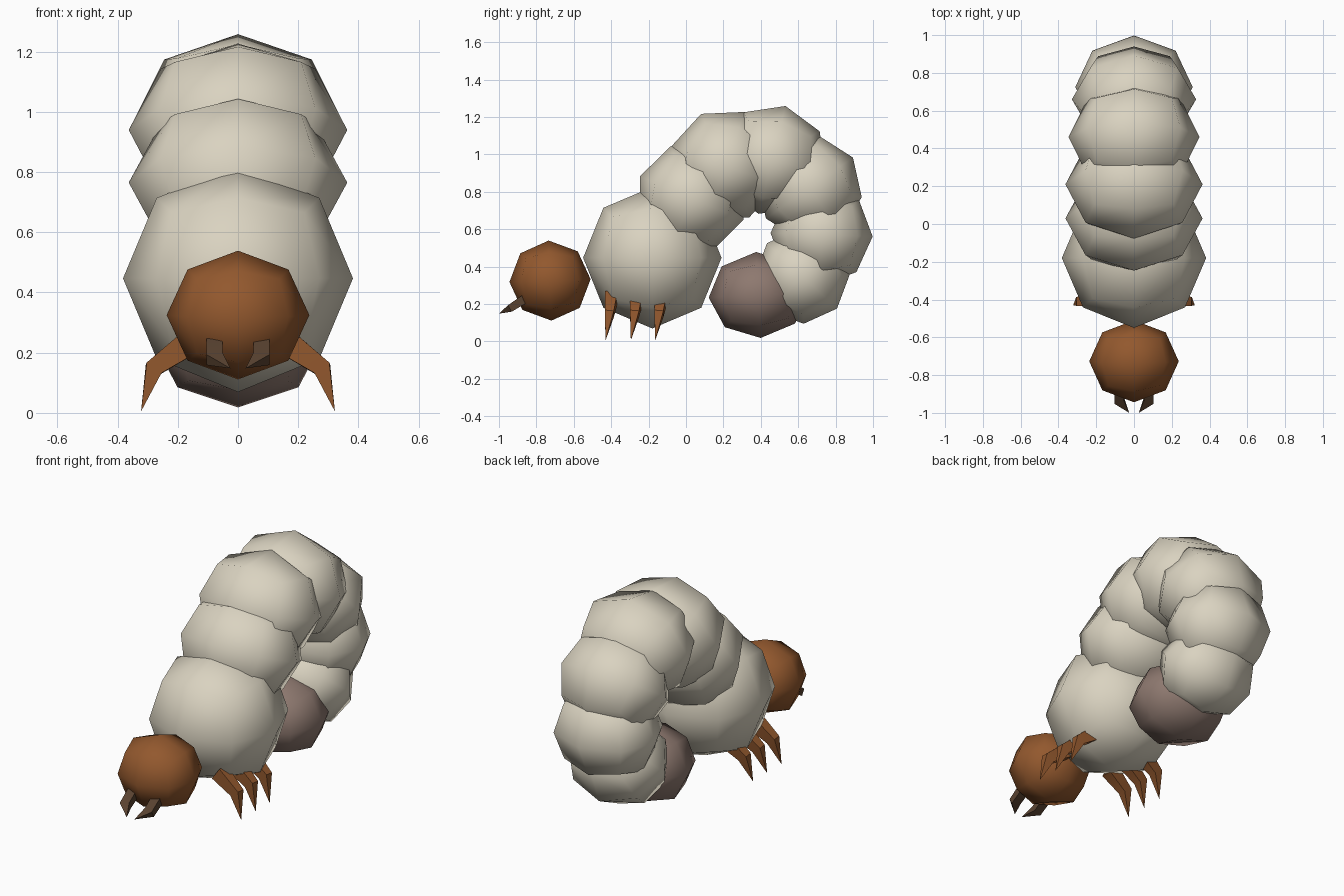
import bpy, bmesh, math
from mathutils import Vector, Matrix

if "Cube" in bpy.data.objects:
    bpy.data.objects.remove(bpy.data.objects["Cube"])


def material(name, rgb):
    m = bpy.data.materials.new(name)
    m.diffuse_color = (*rgb, 1)
    m.use_nodes = True
    m.node_tree.nodes["Principled BSDF"].inputs["Base Color"].default_value = m.diffuse_color
    return m


cream = material("cream skin", (0.70, 0.65, 0.53))
mauve = material("mauve tail", (0.27, 0.19, 0.16))
russet = material("russet shell", (0.29, 0.098, 0.027))
dark = material("dark brown", (0.10, 0.055, 0.03))


def finish(name, bm, mat, angle):
    bmesh.ops.recalc_face_normals(bm, faces=bm.faces)
    mesh = bpy.data.meshes.new(name)
    bm.to_mesh(mesh)
    bm.free()
    mesh.materials.append(mat)
    ob = bpy.data.objects.new(name, mesh)
    bpy.context.collection.objects.link(ob)
    bpy.ops.object.select_all(action='DESELECT')
    ob.select_set(True)
    bpy.context.view_layer.objects.active = ob
    bpy.ops.object.shade_smooth_by_angle(angle=math.radians(angle))


def ball(name, y, z, radii, tilt, mat):
    """Low-poly round cube, scaled, tilted about x and placed on the centre line."""
    bm = bmesh.new()
    bmesh.ops.create_cube(bm, size=2)
    bmesh.ops.subdivide_edges(bm, edges=bm.edges[:], cuts=1, use_grid_fill=True)
    for v in bm.verts:
        v.co.normalize()
    bm.transform(Matrix.Translation((0, y, z))
                 @ Matrix.Rotation(math.radians(tilt), 4, 'X')
                 @ Matrix.Diagonal((*radii, 1)))
    finish(name, bm, mat, 80)


def claw(name, path, sizes, side, mat):
    """Four-sided claw along a path; the last path point is the tip."""
    pts = [Vector(p) for p in path]
    bm = bmesh.new()
    rings = []
    for i, (p, (a, b)) in enumerate(zip(pts[:-1], sizes)):
        t = (pts[i + 1] - pts[max(i - 1, 0)]).normalized()
        u = (side - t * side.dot(t)).normalized()
        w = t.cross(u)
        rings.append([bm.verts.new(p + u * a * s + w * b * r)
                      for s, r in ((1, 1), (-1, 1), (-1, -1), (1, -1))])
    tip = bm.verts.new(pts[-1])
    bm.faces.new(rings[0])
    for k in range(4):
        n = (k + 1) % 4
        for lo, hi in zip(rings, rings[1:]):
            bm.faces.new((lo[k], lo[n], hi[n], hi[k]))
        bm.faces.new((rings[-1][k], rings[-1][n], tip))
    finish(name, bm, mat, 40)


# head, thorax and tail
ball("head", -0.727, 0.325, (0.237, 0.217, 0.214), 2, russet)
ball("thorax", -0.18, 0.447, (0.382, 0.37, 0.378), 0, cream)
ball("tail", 0.387, 0.248, (0.285, 0.266, 0.23), 3, mauve)

# curled abdomen: y, z, width radius, section radius, tilt
abdomen = [
    (0.03, 0.765, 0.363, 0.30, 67),
    (0.21, 0.94, 0.363, 0.305, 70),
    (0.46, 0.97, 0.347, 0.297, -14),
    (0.66, 0.82, 0.329, 0.284, 35),
    (0.725, 0.57, 0.311, 0.273, -2),
    (0.62, 0.35, 0.293, 0.256, -43),
]
for i, (y, z, rx, r, tilt) in enumerate(abdomen):
    ball(f"abdomen_segment_{i + 1}", y, z, (rx, r, r), tilt, cream)

# mirrored legs and mandibles
for s, label in ((1, "right"), (-1, "left")):
    for i, y in enumerate((-0.40, -0.265, -0.135)):
        claw(f"leg_{i + 1}_{label}",
             [(s * 0.16, y, 0.235), (s * 0.28, y - 0.01, 0.148), (s * 0.322, y - 0.03, 0.005)],
             [(0.034, 0.042), (0.024, 0.03)], Vector((0, 1, 0)), russet)
    claw(f"mandible_{label}",
         [(s * 0.078, -0.85, 0.235), (s * 0.078, -0.935, 0.18), (s * 0.025, -1.0, 0.148)],
         [(0.027, 0.024), (0.027, 0.02)], Vector((1, 0, 0)), dark)
